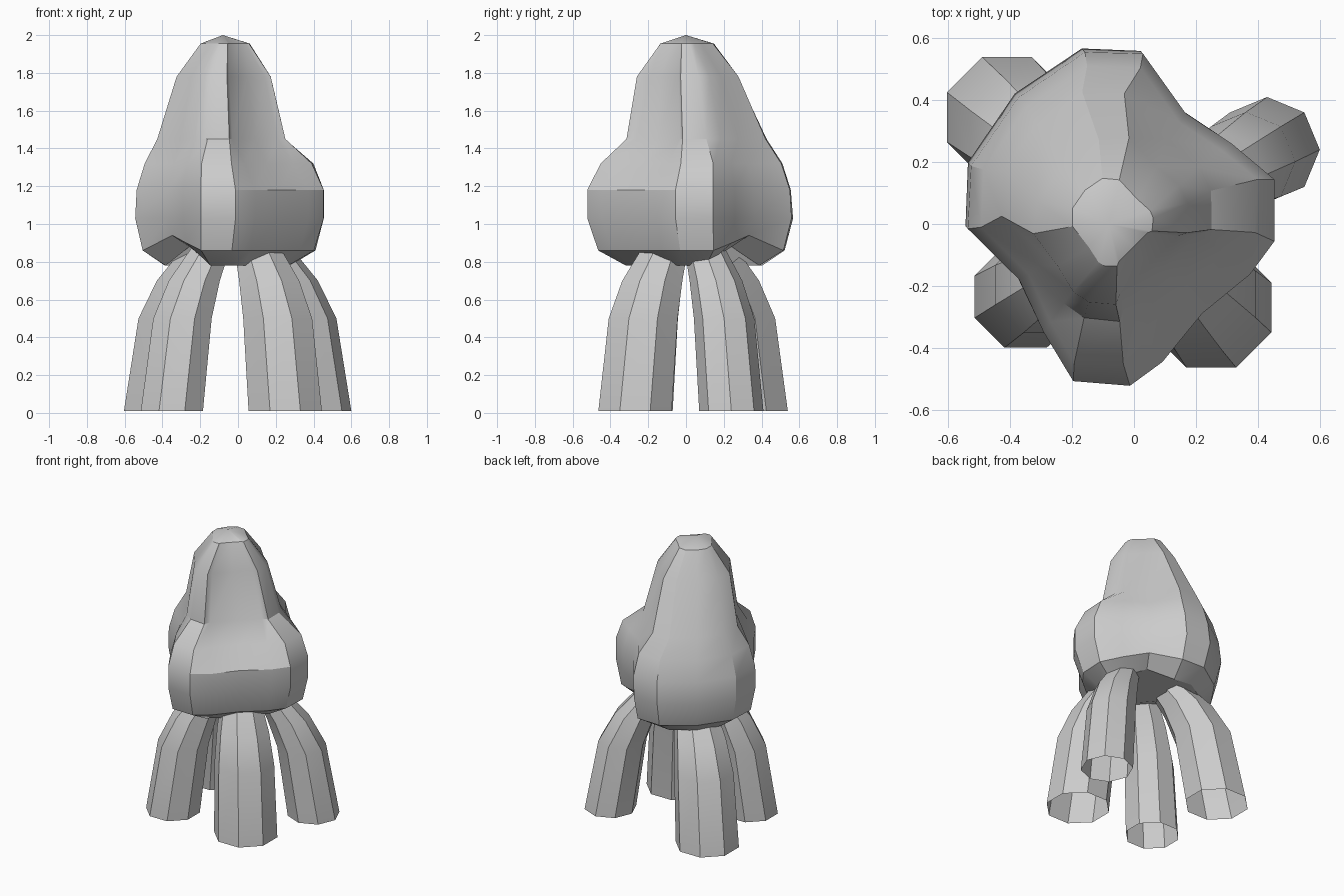
import bpy, bmesh, math
from mathutils import Matrix, Vector

cube = bpy.data.objects.get("Cube")
if cube:
    bpy.data.objects.remove(cube)

grey = bpy.data.materials.new("stone_grey")
grey.use_nodes = True
colour = (0.6, 0.6, 0.6, 1)
grey.diffuse_color = colour
grey.node_tree.nodes["Principled BSDF"].inputs["Base Color"].default_value = colour


def loft(name, rings, apex=None, smooth_angle=20):
    """Skin a stack of rings; with an apex, close both ends."""
    bm = bmesh.new()
    loops = [[bm.verts.new(point) for point in ring] for ring in rings]
    count = len(loops[0])
    for low, high in zip(loops, loops[1:]):
        for i in range(count):
            j = (i + 1) % count
            bm.faces.new((low[i], low[j], high[j], high[i]))
    if apex:
        bm.faces.new(reversed(loops[0]))
        tip = bm.verts.new(apex)
        for i in range(count):
            bm.faces.new((loops[-1][i], loops[-1][(i + 1) % count], tip))
    mesh = bpy.data.meshes.new(name)
    bm.to_mesh(mesh)
    bm.free()
    mesh.materials.append(grey)
    obj = bpy.data.objects.new(name, mesh)
    bpy.context.collection.objects.link(obj)
    bpy.ops.object.select_all(action='DESELECT')
    obj.select_set(True)
    bpy.context.view_layer.objects.active = obj
    bpy.ops.object.shade_smooth_by_angle(angle=math.radians(smooth_angle))


# Half outlines, from the front middle past the side notch to the back middle
bulge = ((.36, 0), (.38, .2), (.36, .33), (.22, .46), (.04, .43),
         (-.14, .38), (-.38, .4), (-.52, .26), (-.57, 0))
head = ((.17, 0), (.17, .17), (.19, .21), (.1, .29), (.02, .31),
        (-.12, .29), (-.32, .28), (-.42, .18), (-.45, 0))
shear = -.08
face_front = Matrix.Rotation(math.radians(-45), 3, 'Z')


def body_ring(outline, z, front, side, back, shift, lift=0, dip=1):
    """Scale the lobes, mirror the outline and turn it to the diagonal."""
    half = []
    for i, (u, v) in enumerate(outline):
        u *= front if u > 0 else back
        if i < 2:
            u *= dip
        rise = {4: lift / 2, 5: lift}.get(i, 0)
        half.append(Vector((u, v * side, z + rise)))
    mirrored = [Vector((p.x, -p.y, p.z)) for p in reversed(half[1:-1])]
    return [face_front @ (p + Vector((0, shift + shear * p.x, 0)))
            for p in half + mirrored]


body_rings = [
    body_ring(bulge, .78, .55, .65, .75, -.02, lift=.1),     # underside
    body_ring(bulge, .86, .85, .93, .92, -.02, lift=.08),    # lower edge
    body_ring(bulge, 1.03, 1, 1, 1, -.02),                   # widest part
    body_ring(bulge, 1.18, 1, 1, .97, -.02),                 # shelf edge
    body_ring(bulge, 1.32, .82, .91, .9, -.02, dip=.88),     # sloping shelf
    body_ring(head, 1.45, 1, 1, 1, -.03),                    # foot of the head
    body_ring(head, 1.78, .75, .78, .65, -.05),              # brow
    body_ring(head, 1.955, .3, .38, .42, -.05),              # crown
]
loft("body", body_rings, apex=(-.08, 0, 2), smooth_angle=30)


# Legs: eight-sided hollow tubes, splayed below the knee and open at the foot
def leg(name, x, y, radius, turn):
    rings = []
    for z, reach, width in ((.01, 1, 1), (.5, .84, .94), (.7, .66, .82), (.88, .4, .62)):
        centre = Vector((x * reach, y * reach, z))
        spoke = Vector((radius * width, 0, 0))
        rings.append([
            centre + Matrix.Rotation(math.tau * (i + turn) / 8, 3, 'Z') @ spoke
            for i in range(8)])
    loft(name, rings)


leg("front_leg", .25, -.27, .21, .5)
leg("back_leg", -.41, .345, .21, .5)
leg("right_leg", -.35, -.235, .178, .5)
leg("left_leg", .43, .24, .17, 0)
